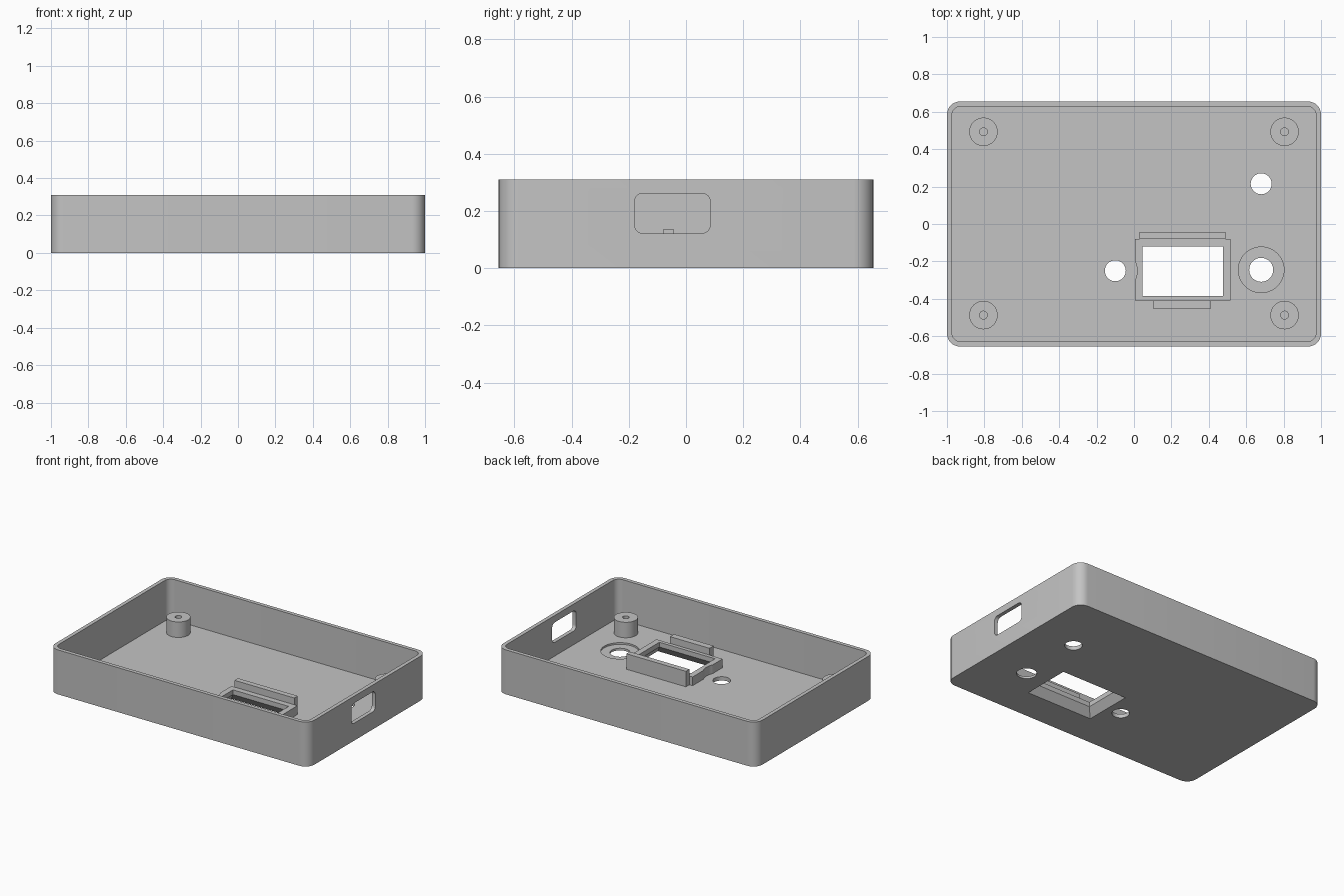
import bpy, bmesh, math
from mathutils import Matrix, Vector

if "Cube" in bpy.data.objects:
    bpy.data.objects.remove(bpy.data.objects["Cube"])

grey = bpy.data.materials.new("light_grey_plastic")
grey.use_nodes = True
grey.diffuse_color = (0.55, 0.55, 0.55, 1)
grey.node_tree.nodes["Principled BSDF"].inputs["Base Color"].default_value = (0.55, 0.55, 0.55, 1)

FLOOR, HEIGHT, WALL = 0.027, 0.31, 0.027
FRAME_TOP, POST_TOP = 0.088, 0.135


def outline(x0, x1, y0, y1, r=0.0, steps=8):
    """Rectangle outline with rounded corners."""
    if r == 0:
        return [(x0, y0), (x1, y0), (x1, y1), (x0, y1)]
    centres = [(x1 - r, y1 - r), (x0 + r, y1 - r), (x0 + r, y0 + r), (x1 - r, y0 + r)]
    points = []
    for corner, (cx, cy) in enumerate(centres):
        for i in range(steps + 1):
            a = math.pi / 2 * (corner + i / steps)
            points.append((cx + r * math.cos(a), cy + r * math.sin(a)))
    return points


def circle(cx, cy, r, sides=48):
    return [(cx + r * math.cos(2 * math.pi * i / sides),
             cy + r * math.sin(2 * math.pi * i / sides)) for i in range(sides)]


def loft(name, bottom, top, z0, z1):
    """Solid between two outlines that have the same number of points."""
    bm = bmesh.new()
    low = [bm.verts.new((x, y, z0)) for x, y in bottom]
    high = [bm.verts.new((x, y, z1)) for x, y in top]
    bm.faces.new(low)
    bm.faces.new(high)
    n = len(low)
    for i in range(n):
        j = (i + 1) % n
        bm.faces.new((low[i], low[j], high[j], high[i]))
    bmesh.ops.recalc_face_normals(bm, faces=bm.faces)
    mesh = bpy.data.meshes.new(name)
    bm.to_mesh(mesh)
    bm.free()
    mesh.materials.append(grey)
    ob = bpy.data.objects.new(name, mesh)
    bpy.context.collection.objects.link(ob)
    return ob


def prism(name, points, z0, z1):
    return loft(name, points, points, z0, z1)


def cut(ob, cutters):
    """Subtract the cutters one by one, then remove them."""
    for cutter in cutters:
        cutter.hide_render = True
        mod = ob.modifiers.new("cut", 'BOOLEAN')
        mod.operation = 'DIFFERENCE'
        mod.solver = 'EXACT'
        mod.object = cutter
    bpy.context.view_layer.update()
    graph = bpy.context.evaluated_depsgraph_get()
    mesh = bpy.data.meshes.new_from_object(ob.evaluated_get(graph))
    ob.modifiers.clear()
    ob.data = mesh
    for cutter in cutters:
        bpy.data.objects.remove(cutter)


def screen_cutters():
    """Opening that flares outwards toward the underside."""
    inner = outline(0.045, 0.475, -0.385, -0.12)
    outer = outline(0.005, 0.515, -0.425, -0.08)
    # the flare continues a little below the floor so the cut is clean
    below = outline(0.004, 0.516, -0.426, -0.079)
    return [loft("flare_cutter", below, inner, -0.001, 0.055),
            prism("opening_cutter", inner, 0.04, 0.2)]


parts = []

# Open case with rounded corners
case = prism("case", outline(-1, 1, -0.655, 0.655, 0.07), 0, HEIGHT)
cavity = prism("cavity_cutter", outline(-1 + WALL, 1 - WALL, -0.655 + WALL, 0.655 - WALL, 0.045),
               FLOOR, HEIGHT + 0.1)

# Port opening in the +x wall
port = prism("port_cutter", outline(-0.18, 0.085, 0.122, 0.262, 0.03), 0.9, 1.1)
port.data.transform(Matrix(((0, 0, 1, 0), (1, 0, 0, 0), (0, 1, 0, 0), (0, 0, 0, 1))))

# Round holes in the floor, one with a shallow recess around it
holes = [prism("hole_cutter", circle(x, y, r), -0.1, 0.1)
         for x, y, r in ((-0.1, -0.25, 0.056), (0.68, 0.215, 0.056), (0.68, -0.245, 0.064))]
recess = prism("recess_cutter", circle(0.68, -0.245, 0.122), FLOOR - 0.012, 0.1)
cut(case, [cavity, port, recess] + holes + screen_cutters())
parts.append(case)

# Raised frame around the screen opening, notched beside the round hole
frame = prism("screen_frame", outline(0.005, 0.515, -0.41, -0.08), FLOOR, FRAME_TOP)
notch = prism("notch_cutter", circle(-0.1, -0.25, 0.117), 0, 0.2)
cut(frame, [notch] + screen_cutters())
parts.append(frame)

# Retaining bars on both long sides of the frame
parts.append(prism("back_bar", outline(0.03, 0.49, -0.08, -0.042), FLOOR, POST_TOP))
parts.append(prism("front_bar", outline(0.105, 0.41, -0.455, -0.41), FLOOR, POST_TOP))

# Four screw posts with pilot holes
for side, x in (("right", -0.805), ("left", 0.805)):
    for end, y in (("front", -0.487), ("back", 0.493)):
        post = prism(f"{end}_{side}_post", circle(x, y, 0.076), FLOOR, POST_TOP)
        cut(post, [prism("pilot_cutter", circle(x, y, 0.021, 24), FLOOR + 0.005, 0.3)])
        parts.append(post)

# Smooth the round surfaces, keep edges sharp
bpy.ops.object.select_all(action='DESELECT')
for ob in parts:
    ob.select_set(True)
bpy.context.view_layer.objects.active = case
bpy.ops.object.shade_smooth_by_angle(angle=math.radians(30))
